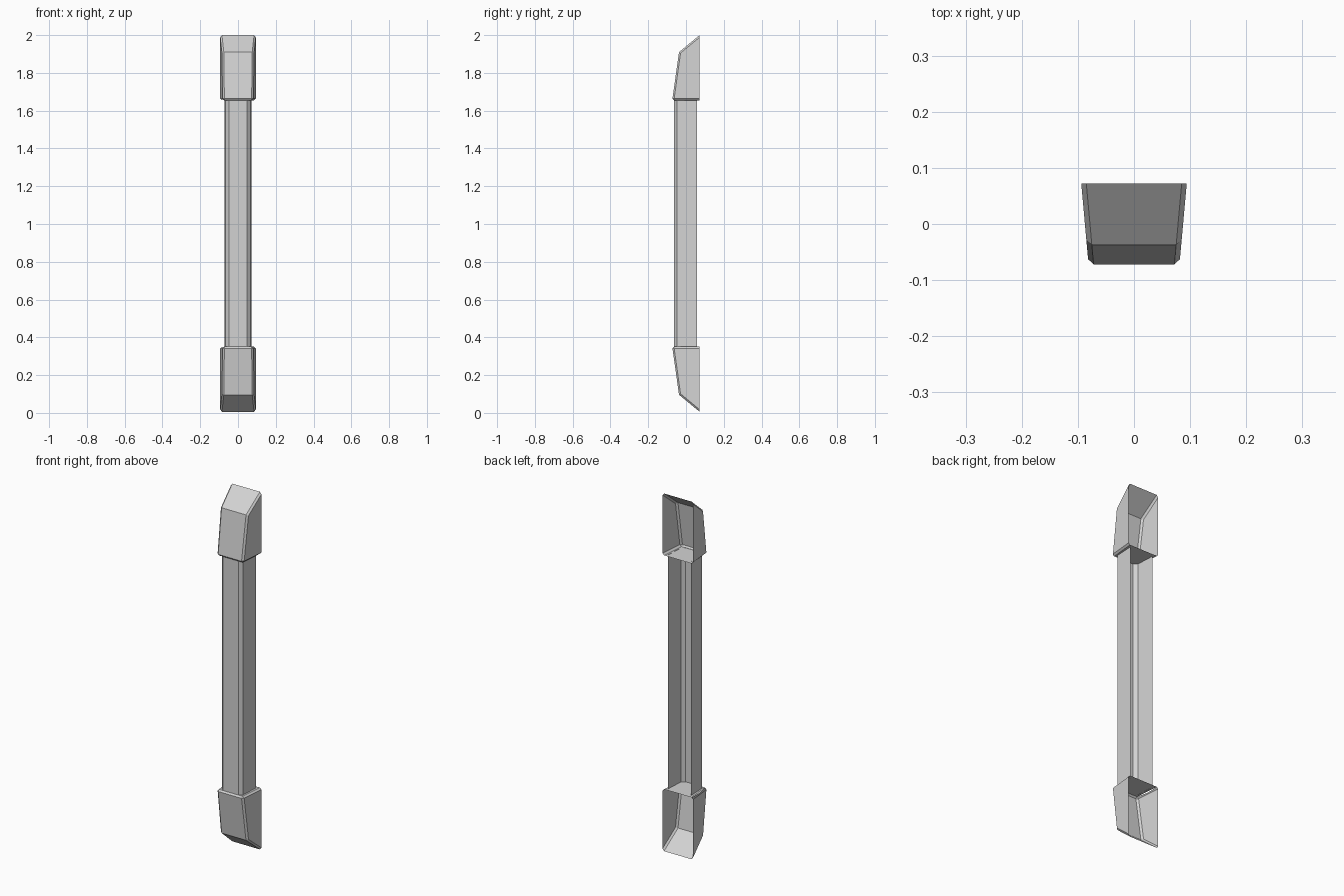
import bpy
import bmesh

cube = bpy.data.objects.get("Cube")
if cube:
    bpy.data.objects.remove(cube, do_unlink=True)

MID_Z = 1.003      # mirror height between the two end caps
BACK_Y = 0.072

grey = bpy.data.materials.new("plain grey")
grey.use_nodes = True
grey.diffuse_color = (0.65, 0.65, 0.65, 1)
grey.node_tree.nodes["Principled BSDF"].inputs["Base Color"].default_value = (0.65, 0.65, 0.65, 1)


def finish(bm, name):
    bmesh.ops.recalc_face_normals(bm, faces=bm.faces)
    mesh = bpy.data.meshes.new(name)
    bm.to_mesh(mesh)
    bm.free()
    mesh.materials.append(grey)
    obj = bpy.data.objects.new(name, mesh)
    bpy.context.collection.objects.link(obj)
    return obj


def end_cap(name, flip):
    """Hollow tapered cap, open at the back, with chamfered outer edges."""
    profile = [(BACK_Y, 1.655), (-0.073, 1.655), (-0.037, 1.91), (BACK_Y, 2.0)]
    bm = bmesh.new()
    sides = []
    for s in (-1, 1):
        sides.append([bm.verts.new((s * (0.0875 + 0.09 * y), y, z)) for y, z in profile])
    left, right = sides
    bm.faces.new(left)
    bm.faces.new(right)
    for i in range(3):
        bm.faces.new((left[i], left[i + 1], right[i + 1], right[i]))

    # chamfer everything except the open rim and the crease across the front
    crease = {left[2], right[2]}
    edges = [e for e in bm.edges if not e.is_boundary and set(e.verts) != crease]
    bmesh.ops.bevel(bm, geom=edges, offset=0.009, segments=1, affect='EDGES')
    if flip:
        for v in bm.verts:
            v.co.z = 2 * MID_Z - v.co.z
    return finish(bm, name)


def grip_bar():
    """Open-backed channel between the caps."""
    half = [(0.071, 0.058), (0.065, -0.048), (0.047, -0.064)]
    outline = half + [(-x, y) for x, y in reversed(half)]
    top = 1.656
    bm = bmesh.new()
    rows = [[bm.verts.new((x, y, z)) for x, y in outline]
            for z in (2 * MID_Z - top, top)]
    low, high = rows
    for i in range(len(outline) - 1):
        bm.faces.new((low[i], low[i + 1], high[i + 1], high[i]))
    return finish(bm, "grip_bar")


end_cap("upper_end_cap", False)
end_cap("lower_end_cap", True)
grip_bar()
